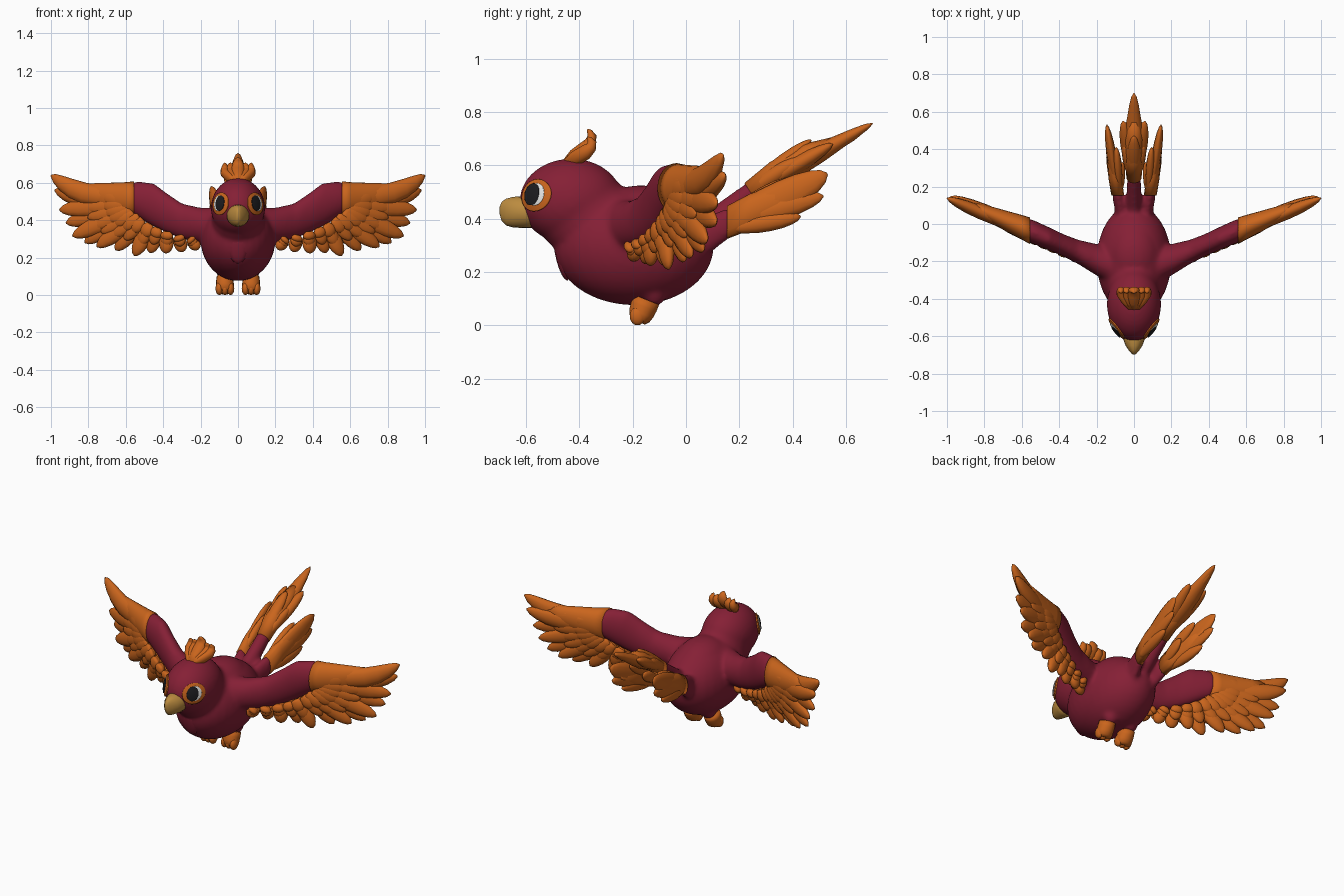
import bpy, bmesh, math
from mathutils import Vector as V, Matrix


def material(name, rgb):
    m = bpy.data.materials.new(name)
    m.diffuse_color = (*rgb, 1)
    return m


CRIMSON = material("crimson", (0.235, 0.014, 0.036))
ORANGE = material("orange", (0.59, 0.13, 0.012))
GOLD = material("beak_gold", (0.50, 0.26, 0.05))
WHITE = material("eye_white", (0.8, 0.8, 0.78))
BLACK = material("eye_black", (0.012, 0.012, 0.014))


def tube(bm, rings, sides=12):
    """Closed loft through rings of (centre, half axis, half axis)."""
    loops = []
    for c, u, v in rings:
        c, u, v = V(c), V(u), V(v)
        loops.append([bm.verts.new(c + u * math.cos(a) + v * math.sin(a))
                      for a in (2 * math.pi * i / sides for i in range(sides))])
    for p, q in zip(loops, loops[1:]):
        for i in range(sides):
            j = (i + 1) % sides
            bm.faces.new((p[i], p[j], q[j], q[i]))
    bm.faces.new(loops[0])
    bm.faces.new(loops[-1])


LEAF = ((0, .5), (.14, .75), (.35, .98), (.55, 1), (.72, .9), (.86, .68), (.95, .42), (1, .08))
FLAME = ((0, .6), (.2, .9), (.4, 1), (.55, .88), (.7, .66), (.85, .46), (.95, .27), (1, .05))


def leaf(bm, base, tip, normal, width, thick, bend=0.0, shape=LEAF):
    """Feather blade; width and thick are half sizes, bend bows the blade sideways."""
    base, tip = V(base), V(tip)
    axis = (tip - base).normalized()
    side = V(normal).cross(axis).normalized()
    n = axis.cross(side)
    tube(bm, [(base.lerp(tip, t) + side * bend * 4 * t * (1 - t),
               side * width * w, n * thick * w) for t, w in shape], 12)


def ball(bm, c, r):
    m = Matrix.Translation(c) @ Matrix.Diagonal((*r, 1))
    bmesh.ops.create_uvsphere(bm, u_segments=32, v_segments=20, radius=1, matrix=m)


def finish(name, bm, mat, mirror=False, blend=False):
    bmesh.ops.recalc_face_normals(bm, faces=bm.faces)
    me = bpy.data.meshes.new(name)
    bm.to_mesh(me)
    bm.free()
    me.materials.append(mat)
    for p in me.polygons:
        p.use_smooth = True
    ob = bpy.data.objects.new(name, me)
    bpy.context.collection.objects.link(ob)
    if blend:
        r = ob.modifiers.new("fuse", 'REMESH')
        r.mode, r.voxel_size, r.use_smooth_shade = 'VOXEL', 0.011, True
        s = ob.modifiers.new("soften", 'SMOOTH')
        s.factor, s.iterations = 0.5, 10
    if mirror:
        ob.modifiers.new("mirror", 'MIRROR').use_axis = (True, False, False)
    return ob


def wing_pt(x, z, off=0.0):
    """Point on the swept wing surface, whose lower edge leans slightly forward."""
    return V((x, -0.265 + 0.412 * x + 0.07 * min(z - 0.5, 0) + off, z))


def wing_ring(x, top, bottom, half):
    return (wing_pt(x, (top + bottom) / 2), (0, half, 0),
            (0, 0.0, (top - bottom) / 2))


# Body: head, neck, torso, wing arms, thighs and tail roots fused together
HEAD, HEAD_R = V((0, -0.43, 0.465)), V((0.145, 0.195, 0.16))
bm = bmesh.new()
ball(bm, HEAD, HEAD_R)
ball(bm, (0, -0.365, 0.405), (0.14, 0.192, 0.155))
ball(bm, (0, -0.195, 0.295), (0.2, 0.3, 0.22))
ball(bm, (0, -0.17, 0.38), (0.15, 0.19, 0.145))
for s in (1, -1):
    arm = [(0.06, .47, .27, .10), (.2, .467, .28, .085), (.3, .49, .30, .065),
           (.38, .545, .33, .06), (.45, .598, .365, .062), (.52, .607, .405, .064), (.568, .604, .43, .064)]
    tube(bm, [((s * c.x, c.y, c.z), u, v) for c, u, v in (wing_ring(*a) for a in arm)], 20)
    ball(bm, (s * 0.068, -0.12, 0.12), (0.046, 0.045, 0.05))
    tube(bm, [((s * 0.045, -0.02, 0.28), (0.05, 0, 0), (0, -.03, 0.08)),
              ((s * 0.07, 0.08, 0.34), (0.034, 0, 0), (0, -.02, 0.065)),
              ((s * 0.088, 0.165, 0.385), (0.032, 0, 0), (0, 0, 0.06))])
tube(bm, [((0, -0.03, 0.33), (0.06, 0, 0), (0, -.05, 0.08)),
          ((0, 0.1, 0.385), (0.042, 0, 0), (0, -.03, 0.04)),
          ((0, 0.255, 0.505), (0.038, 0, 0), (0, -.022, 0.034))])
finish("body", bm, CRIMSON, blend=True)

# Breast tuft
bm = bmesh.new()
leaf(bm, (0, -0.485, 0.35), (0, -0.445, 0.168), (0, -1, -.2), 0.055, 0.024, 0)
for s in (1, -1):
    leaf(bm, (s * 0.05, -0.468, 0.35), (s * 0.05, -0.437, 0.195), (s * .3, -1, -.2), 0.045, 0.022)
    leaf(bm, (s * 0.09, -0.43, 0.36), (s * 0.10, -0.41, 0.23), (s * .6, -1, -.2), 0.04, 0.02)
finish("breast_tuft", bm, CRIMSON)

# Wing feathers: leading mass, long row, short cover rows on both faces
bm = bmesh.new()
tube(bm, [wing_ring(.555, .608, .42, .071), wing_ring(.60, .603, .425, .066),
          wing_ring(.68, .600, .44, .055), wing_ring(.78, .597, .47, .042),
          wing_ring(.88, .597, .52, .022)], 24)
FRONT = V((0.37, -0.93, 0.06))
long_row = [(.58, .545, 1.0, .638, .058, -.055), (.58, .51, .98, .56, .055, -.025),
            (.58, .49, .955, .455, .053, .0), (.58, .47, .92, .385, .05, 0),
            (.57, .455, .885, .315, .05, 0), (.56, .44, .82, .28, .047, 0),
            (.53, .42, .755, .258, .047, 0), (.51, .405, .655, .24, .045, 0),
            (.47, .38, .555, .21, .045, 0), (.43, .36, .47, .225, .042, 0),
            (.38, .34, .385, .222, .042, 0), (.32, .32, .295, .23, .038, 0),
            (.26, .305, .21, .245, .034, 0)]
for i, (bx, bz, tx, tz, w, bend) in enumerate(long_row):
    off = 0.008 if i % 2 else -0.008
    leaf(bm, wing_pt(bx, bz, off), wing_pt(tx, tz, off), FRONT, w, 0.036 if i < 2 else 0.028, bend)
    if i:
        for face in (-1, 1):
            for reach, d in ((0.66, 0.028), (0.4, 0.040)):
                b, t = V((bx, bz)), V((tx, tz))
                e = b.lerp(t, reach)
                leaf(bm, wing_pt(b.x, b.y, face * d), wing_pt(e.x, e.y, face * d * 0.8),
                     FRONT, w * 0.85, 0.02)
finish("wing_feathers", bm, ORANGE, mirror=True)

# Centre tail plume with flame-shaped side blades
bm = bmesh.new()
UP = (0, -0.5, 0.87)
tube(bm, [((0, 0.243, 0.497), (0.04, 0, 0), (0, -.024, 0.036)),
          ((0, 0.34, 0.57), (0.048, 0, 0), (0, -.025, 0.042)),
          ((0, 0.46, 0.645), (0.048, 0, 0), (0, -.02, 0.035)),
          ((0, 0.56, 0.69), (0.022, 0, 0), (0, -.008, 0.016))])
leaf(bm, (0, 0.26, 0.515), (0, 0.70, 0.757), UP, 0.056, 0.042, 0, FLAME)
for s in (1, -1):
    leaf(bm, (s * 0.012, 0.28, 0.52), (s * 0.058, 0.55, 0.68), UP, 0.036, 0.03)
    leaf(bm, (s * 0.015, 0.25, 0.51), (s * 0.052, 0.43, 0.625), UP, 0.026, 0.03)
leaf(bm, (0, 0.25, 0.53), (0, 0.47, 0.695), UP, 0.035, 0.025)
leaf(bm, (0, 0.40, 0.61), (0, 0.66, 0.725), UP, 0.028, 0.026)
finish("centre_tail_plume", bm, ORANGE)

# Side tail plumes
bm = bmesh.new()
OUT = (1, -0.2, 0)
tube(bm, [((0.087, 0.153, 0.385), (0.034, 0, 0), (0, 0, 0.062)),
          ((0.10, 0.24, 0.425), (0.036, 0, 0), (0, 0, 0.068)),
          ((0.115, 0.34, 0.46), (0.028, 0, 0), (0, 0, 0.065)),
          ((0.13, 0.46, 0.50), (0.014, 0, 0), (0, 0, 0.04))])
leaf(bm, (0.09, 0.17, 0.40), (0.145, 0.53, 0.568), OUT, 0.062, 0.026, -0.008)
leaf(bm, (0.10, 0.17, 0.39), (0.142, 0.515, 0.485), OUT, 0.045, 0.024)
leaf(bm, (0.10, 0.17, 0.365), (0.135, 0.43, 0.408), OUT, 0.036, 0.026)
leaf(bm, (0.08, 0.18, 0.42), (0.095, 0.41, 0.55), OUT, 0.035, 0.024)
leaf(bm, (0.075, 0.17, 0.39), (0.062, 0.33, 0.47), OUT, 0.035, 0.02)
finish("side_tail_plume", bm, ORANGE, mirror=True)

# Head crest: plumes that sweep back and curl up
bm = bmesh.new()
CURL = ((-.455, .0, .6, .02), (-.415, .28, 1, .028), (-.378, .48, 1.05, .028),
        (-.357, .66, .95, .022), (-.353, .82, .75, .017), (-.362, .94, .45, .01), (-.37, 1, .1, .003))
for x, top, w in ((0, .735, .036), (.04, .705, .031), (-.04, .705, .031), (.07, .705, .024), (-.07, .705, .024)):
    path = [V((x * min(1, .2 + 1.6 * h), y, .595 + (top - .595) * h)) for y, h, _, _ in CURL]
    rings = []
    for i, p in enumerate(path):
        d = path[min(i + 1, len(path) - 1)] - path[max(i - 1, 0)]
        across = V((0, -d.z, d.y)).normalized()
        rings.append((p, (w * CURL[i][2], 0, 0), across * CURL[i][3]))
    tube(bm, rings)
finish("crest", bm, ORANGE)

# Hooked beak
bm = bmesh.new()
tube(bm, [((0, y, z), (w, 0, 0), (0, 0, h)) for y, z, w, h in
          ((-.56, .422, .06, .058), (-.61, .424, .06, .06), (-.65, .424, .045, .057),
           (-.675, .424, .029, .05), (-.691, .427, .015, .036), (-.699, .43, .005, .014))], 20)
finish("beak", bm, GOLD)

# Eyes: thin plates wrapped onto the head (slide along the face, height, sizes, lift)
LOOK = V((0.76, -0.65, 0))
SIDE = V((0.65, 0.76, 0))
for name, mat, slide, up, a, b, lift in (
        ("eye_surround", ORANGE, 0.0, 0.0, 0.070, 0.064, 1.03),
        ("eye_white", WHITE, 0.006, 0.0, 0.038, 0.042, 1.042),
        ("eye_pupil", BLACK, -0.008, 0.0, 0.033, 0.041, 1.054)):
    bm = bmesh.new()
    start = len(bm.verts)
    # concentric rings from the centre outwards, the last one sunk into the head
    tube(bm, [(V((0.098, -0.566, 0.492)) + SIDE * slide + V((0, 0, up)), SIDE * a * k, V((0, 0, b * k)))
              for k in (.05, .3, .55, .8, .95, 1, 1)], 32)
    bm.verts.ensure_lookup_table()
    for i, v in enumerate(bm.verts):
        d = v.co - HEAD
        size = V((d.x / HEAD_R.x, d.y / HEAD_R.y, d.z / HEAD_R.z)).length
        v.co = HEAD + d / size * (0.95 if i >= 32 * 6 else lift)
    finish(name, bm, mat, mirror=True)

# Feet: stubby tilted legs with three soft toes
bm = bmesh.new()
tube(bm, [((.07, y, z), (w, 0, 0), (0, d, -d * .4)) for y, z, w, d in
          ((-.147, .095, .045, .046), (-.158, .07, .047, .047), (-.168, .045, .048, .044),
           (-.175, .025, .046, .037), (-.178, .012, .035, .024))], 16)
for dx in (-.03, 0, .03):
    ball(bm, (0.07 + dx, -0.182, 0.034), (0.02, 0.029, 0.034))
finish("foot", bm, ORANGE, mirror=True)
